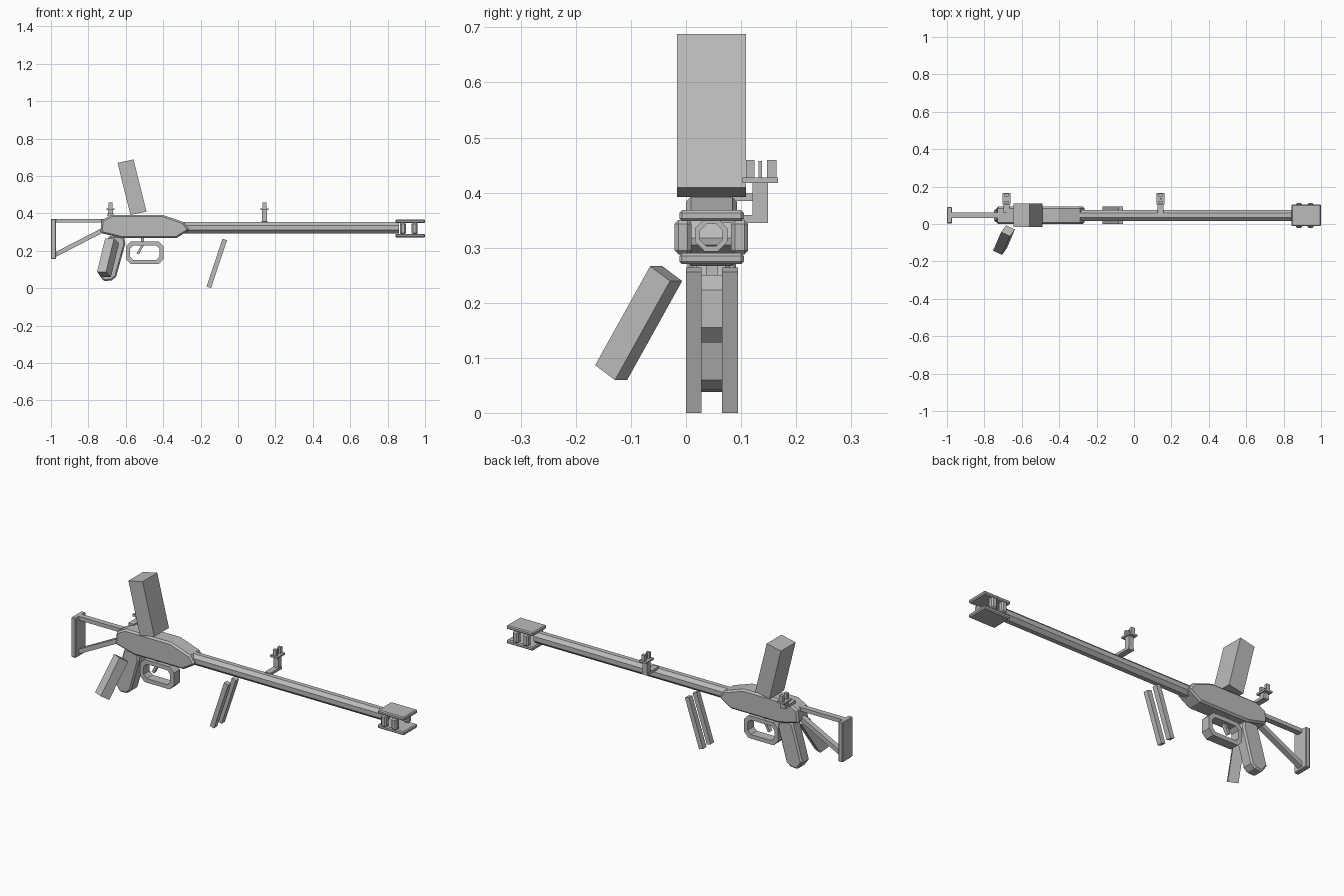
import bpy, bmesh, math
from mathutils import Vector

if "Cube" in bpy.data.objects:
    bpy.data.objects.remove(bpy.data.objects["Cube"])

grey = bpy.data.materials.new("gunmetal_grey")
grey.diffuse_color = (0.5, 0.5, 0.5, 1)
grey.use_nodes = True
grey.node_tree.nodes["Principled BSDF"].inputs["Base Color"].default_value = grey.diffuse_color
CY = 0.046  # centre plane of the body


def finish(name, bm, bevel=0):
    bmesh.ops.recalc_face_normals(bm, faces=bm.faces)
    me = bpy.data.meshes.new(name)
    bm.to_mesh(me)
    bm.free()
    me.materials.append(grey)
    ob = bpy.data.objects.new(name, me)
    bpy.context.collection.objects.link(ob)
    if bevel:
        mod = ob.modifiers.new("edge_chamfer", 'BEVEL')
        mod.width = bevel
        mod.segments = 1
        mod.limit_method = 'ANGLE'
        mod.angle_limit = math.radians(60)
    return ob


def slab(name, pts, y0, y1, bevel=0):
    """Side profile in x, z extruded from y0 to y1."""
    bm = bmesh.new()
    face = bm.faces.new([bm.verts.new((x, y0, z)) for x, z in pts])
    ext = bmesh.ops.extrude_face_region(bm, geom=[face])
    verts = [v for v in ext["geom"] if isinstance(v, bmesh.types.BMVert)]
    bmesh.ops.translate(bm, verts=verts, vec=(0, y1 - y0, 0))
    return finish(name, bm, bevel)


def box(name, x, y, z, bevel=0):
    return slab(name, [(x[0], z[0]), (x[1], z[0]), (x[1], z[1]), (x[0], z[1])], y[0], y[1], bevel)


def loft(name, loops):
    """Closed ring made by joining equal loops, the last one to the first."""
    bm = bmesh.new()
    rings = [[bm.verts.new(p) for p in loop] for loop in loops]
    n = len(loops[0])
    for a, b in zip(rings, rings[1:] + rings[:1]):
        for i in range(n):
            j = (i + 1) % n
            bm.faces.new((a[i], a[j], b[j], b[i]))
    return finish(name, bm)


# Receiver
slab("receiver", [(-0.735, 0.295), (-0.62, 0.267), (-0.33, 0.267), (-0.26, 0.31),
                  (-0.29, 0.353), (-0.404, 0.392), (-0.676, 0.392), (-0.73, 0.363)],
     0.0, 0.093, 0.009)

# Hollow octagonal barrel
def octagon(x, r):
    return [(x, CY + r * math.cos(math.radians(22.5 + 45 * i)),
             0.323 + r * math.sin(math.radians(22.5 + 45 * i))) for i in range(8)]


loft("barrel", [octagon(-0.29, 0.032), octagon(0.86, 0.032), octagon(0.86, 0.022), octagon(-0.29, 0.022)])

# Muzzle brake: two plates joined by side columns
for label, z in (("top", (0.348, 0.368)), ("bottom", (0.27, 0.29))):
    box("muzzle_plate_" + label, (0.842, 1.0), (-0.012, 0.105), z, 0.005)
for side in (-1, 1):
    for x in (0.882, 0.944):
        ys = sorted((CY + side * 0.036, CY + side * 0.067))
        box("muzzle_column", (x - 0.016, x + 0.016), ys, (0.288, 0.35), 0.007)

# Skeleton stock
box("stock_rail", (-0.98, -0.72), (0.032, 0.062), (0.35, 0.371))
slab("stock_strut", [(-0.978, 0.165), (-0.72, 0.298), (-0.72, 0.325), (-0.978, 0.192)], 0.032, 0.062)
box("butt_plate", (-1.0, -0.973), (0.003, 0.091), (0.155, 0.371), 0.004)

# Raised magazine
slab("magazine", [(-0.644, 0.67), (-0.575, 0.392), (-0.489, 0.409), (-0.559, 0.688)], -0.016, 0.109)

# Rear grip
slab("pistol_grip", [(-0.69, 0.28), (-0.61, 0.28), (-0.602, 0.238), (-0.652, 0.06),
                     (-0.675, 0.042), (-0.718, 0.037), (-0.748, 0.08)], 0.012, 0.08, 0.008)

# Angled side grip, a block along three skewed axes
L, A, B = Vector((-0.043, -0.1, -0.18)), Vector((-0.026, -0.036, 0.027)), Vector((-0.048, 0.022, 0))
bm = bmesh.new()
bmesh.ops.create_cube(bm, size=1)
for v in bm.verts:
    c = v.co.copy()
    v.co = Vector((-0.695, -0.086, 0.163)) + L * c.x + A * c.y + B * c.z
finish("side_grip", bm)

# Trigger guard and trigger
def guard_loop(y, inset, cut):
    x0, x1, z0, z1 = -0.6 + inset, -0.397 - inset, 0.128 + inset, 0.25 - inset
    return [(x, y, z) for x, z in (
        (x0 + cut, z0), (x1 - cut, z0), (x1, z0 + cut), (x1, z1 - cut),
        (x1 - cut, z1), (x0 + cut, z1), (x0, z1 - cut), (x0, z0 + cut))]


loft("trigger_guard", [guard_loop(0.02, 0, 0.027), guard_loop(0.072, 0, 0.027),
                       guard_loop(0.072, 0.022, 0.018), guard_loop(0.02, 0.022, 0.018)])
slab("trigger", [(-0.542, 0.187), (-0.53, 0.18), (-0.502, 0.232), (-0.502, 0.27), (-0.518, 0.27), (-0.52, 0.225)],
     0.036, 0.057)

# Slanted bipod legs
for y in ((0.0, 0.028), (0.065, 0.094)):
    slab("bipod_leg", [(-0.168, 0.008), (-0.144, 0.0), (-0.059, 0.256), (-0.083, 0.264)], *y)

# Offset sights on side brackets
for label, x, y0, z0 in (("front", 0.142, 0.05, 0.345), ("rear", -0.682, 0.06, 0.385)):
    box(label + "_sight_foot", (x - 0.016, x + 0.016), (y0, 0.149), (z0, z0 + 0.014))
    box(label + "_sight_post", (x - 0.014, x + 0.014), (0.121, 0.149), (z0, 0.418))
    box(label + "_sight_plate", (x - 0.022, x + 0.022), (0.103, 0.167), (0.417, 0.427))
    for y in ((0.109, 0.124), (0.147, 0.164)):
        box(label + "_sight_ear", (x - 0.01, x + 0.01), y, (0.426, 0.459))
    if label == "front":
        box("front_sight_pin", (x - 0.004, x + 0.004), (0.132, 0.138), (0.426, 0.457))
